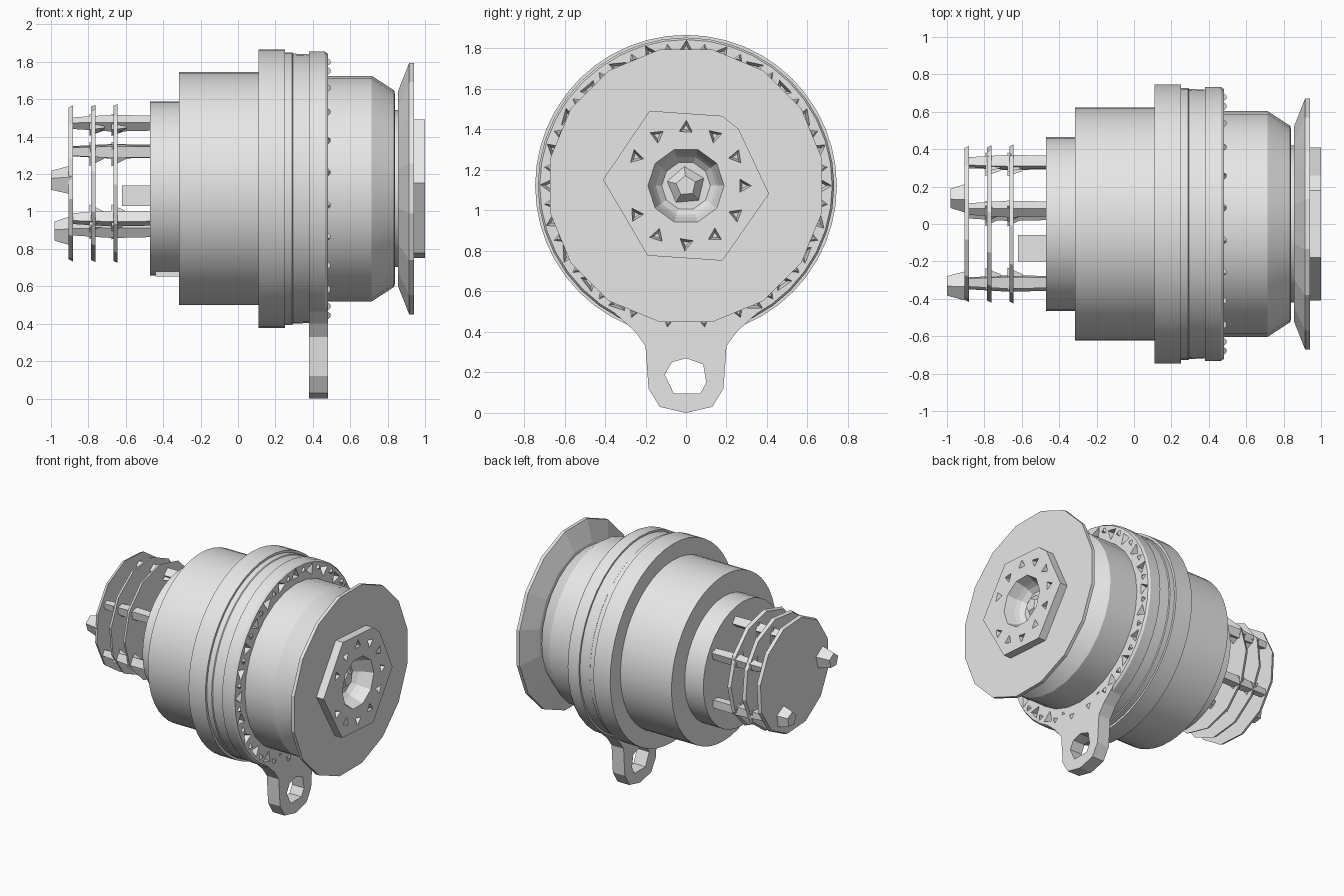
import bpy, bmesh, math
from math import sin, cos, pi, radians
from mathutils import Vector, Matrix

if "Cube" in bpy.data.objects:
    bpy.data.objects.remove(bpy.data.objects["Cube"])

AXIS = 1.122  # height of the machine's long axis

metal = bpy.data.materials.new("grey metal")
metal.use_nodes = True
GREY = (0.8, 0.8, 0.8, 1)
metal.diffuse_color = GREY
metal.node_tree.nodes["Principled BSDF"].inputs["Base Color"].default_value = GREY


def finish(name, bm, smooth=False):
    bmesh.ops.recalc_face_normals(bm, faces=bm.faces)
    mesh = bpy.data.meshes.new(name)
    bm.to_mesh(mesh)
    bm.free()
    mesh.materials.append(metal)
    obj = bpy.data.objects.new(name, mesh)
    bpy.context.collection.objects.link(obj)
    if smooth:
        shade(obj)
    return obj


def activate(obj):
    bpy.ops.object.select_all(action='DESELECT')
    obj.select_set(True)
    bpy.context.view_layer.objects.active = obj


def shade(obj):
    activate(obj)
    bpy.ops.object.shade_smooth_by_angle(angle=radians(30))


def turn(bm, profile, sides, phase=0.0, y=0.0, z=AXIS):
    """Solid turned about the x direction from (x, radius) pairs."""
    rings = []
    for x, r in profile:
        angles = [phase + 2 * pi * i / sides for i in range(sides)]
        rings.append([bm.verts.new((x, y + r * cos(a), z + r * sin(a))) for a in angles])
    for a, b in zip(rings, rings[1:]):
        for i in range(sides):
            j = (i + 1) % sides
            bm.faces.new((a[i], a[j], b[j], b[i]))
    bm.faces.new(rings[0])
    bm.faces.new(rings[-1])


def turned(name, profile, sides, phase=0.0, smooth=True, z=AXIS):
    bm = bmesh.new()
    turn(bm, profile, sides, phase, z=z)
    return finish(name, bm, smooth)


def prism(name, outline, x0, x1):
    """Extrude a (y, z) outline along x."""
    bm = bmesh.new()
    face = bm.faces.new([bm.verts.new((x0, y, z)) for y, z in outline])
    new = bmesh.ops.extrude_face_region(bm, geom=[face])["geom"]
    verts = [v for v in new if isinstance(v, bmesh.types.BMVert)]
    bmesh.ops.translate(bm, verts=verts, vec=(x1 - x0, 0, 0))
    return finish(name, bm)


def cut(target, cutter):
    mod = target.modifiers.new("cut", 'BOOLEAN')
    mod.operation = 'DIFFERENCE'
    mod.solver = 'EXACT'
    mod.object = cutter
    activate(target)
    bpy.ops.object.modifier_apply(modifier=mod.name)


def pits(name, count, radius, size, x0, x1, sides=3, skip=()):
    """Ring of small tapering cutters around the axis."""
    bm = bmesh.new()
    for i in range(count):
        if i not in skip:
            a = 2 * pi * i / count
            turn(bm, [(x0, size * 0.4), (x1, size)], sides, a * 2.3,
                 radius * cos(a), AXIS + radius * sin(a))
    return finish(name, bm)


def box(name, lo, hi):
    lo, hi = Vector(lo), Vector(hi)
    bm = bmesh.new()
    bmesh.ops.create_cube(bm, size=1, matrix=Matrix.Translation((lo + hi) / 2)
                          @ Matrix.Diagonal((hi - lo)).to_4x4())
    return finish(name, bm)


# Housing, rear stage and mounting flange
turned("rear_stage", [(-0.47, 0.465), (-0.30, 0.465)], 40)
turned("main_housing", [(-0.315, 0.623), (0.12, 0.623)], 48)
turned("mounting_flange", [(0.11, 0.745), (0.25, 0.745)], 48)
turned("seam_collar", [(0.24, 0.728), (0.29, 0.728), (0.295, 0.722), (0.385, 0.718)], 48)

# Clamp ring with faceted bolt pockets around its front face
ring = turned("clamp_ring", [(0.38, 0.732), (0.465, 0.732), (0.48, 0.722)], 40, smooth=False)
pocket_cutter = pits("pocket_cutter", 24, 0.67, 0.06, 0.43, 0.50)
cut(ring, pocket_cutter)
shade(ring)
bm = bmesh.new()
for i in range(24):
    a = 2 * pi * (i + 0.5) / 24
    turn(bm, [(0.47, 0.035), (0.495, 0.01)], 3, a,
         0.68 * cos(a), AXIS + 0.68 * sin(a))
finish("ring_bolts", bm)

# Hanging lug with its eye
half = [(0.36, 0.50), (0.25, 0.40), (0.2, 0.33), (0.185, 0.12), (0.13, 0.03)]
outline = half + [(0.0, 0.0)] + [(-y, z) for y, z in reversed(half)]
lug = prism("lug", outline, 0.38, 0.48)
eye = [(-0.105, 0.19), (-0.07, 0.25), (0.0, 0.27), (0.085, 0.24),
       (0.1, 0.15), (0.07, 0.095), (-0.06, 0.095)]
eye_cutter = prism("eye_cutter", eye, 0.3, 0.6)
cut(lug, eye_cutter)

# Front drum and neck
turned("front_drum", [(0.47, 0.603), (0.715, 0.603), (0.835, 0.525), (0.84, 0.50)], 28)
turned("neck", [(0.83, 0.42), (0.87, 0.42)], 16)

# Conical face plate, hub and stepped centre bore
plate = turned("face_plate", [(0.855, 0.53), (0.915, 0.685), (0.94, 0.685)], 16,
               pi / 16, smooth=False)
hub_outline = [(-0.41, 0.03), (-0.18, 0.37), (0.18, 0.345), (0.26, 0.28),
               (0.41, -0.04), (0.18, -0.37), (-0.19, -0.345)]
hub = prism("hub", [(y, AXIS + z) for y, z in hub_outline], 0.935, 1.0)
bore_cutter = turned("bore_cutter", [(0.87, 0.12), (0.90, 0.15), (0.93, 0.165),
                                     (1.02, 0.195)], 10, smooth=False)
cut(plate, bore_cutter)
cut(hub, bore_cutter)
hole_cutter = pits("hole_cutter", 12, 0.285, 0.042, 0.95, 1.01, skip=(6,))
cut(hub, hole_cutter)
turned("shaft_tip", [(0.865, 0.10), (0.92, 0.05)], 5, 0.4, smooth=False)

# Cage of thin plates at the rear
for i, x in enumerate((-0.905, -0.785, -0.665)):
    turned("cage_plate_" + str(i + 1), [(x, 0.415), (x + 0.022, 0.425)], 12,
           0.2 + i * 0.17, smooth=False, z=1.15)

# Rods holding the cage
rods = [(0.33, 0.2), (0.08, 0.35), (-0.31, 0.2), (-0.32, -0.16), (0.06, -0.22), (0.32, -0.17)]
bm = bmesh.new()
for i, (y, z) in enumerate(rods):
    turn(bm, [(-0.9, 0.03), (-0.67, 0.045), (-0.46, 0.04)], 4, 0.5 + i, y, AXIS + z)
finish("cage_rods", bm)

# Faceted nuts on the cage
bm = bmesh.new()
for y, z, tip in ((-0.33, 0.04, -1.0), (0.14, -0.23, -0.98)):
    turn(bm, [(tip, 0.055), (-0.89, 0.085)], 5, z * 9, y, AXIS + z)
for i, (y, z) in enumerate(rods):
    for x in (-0.665, -0.785):
        turn(bm, [(x - 0.01, 0.07), (x + 0.07, 0.03)], 3, i * 1.3, y * 0.95, AXIS + z * 0.95)
finish("cage_nuts", bm)

# Small connector block and underside strip
box("connector_block", (-0.62, -0.2, 1.03), (-0.46, -0.06, 1.14))
box("underside_strip", (-0.44, -0.2, 0.652), (-0.31, 0.03, 0.68))

# Remove cutters once used
for helper in (pocket_cutter, eye_cutter, bore_cutter, hole_cutter):
    bpy.data.objects.remove(helper)
